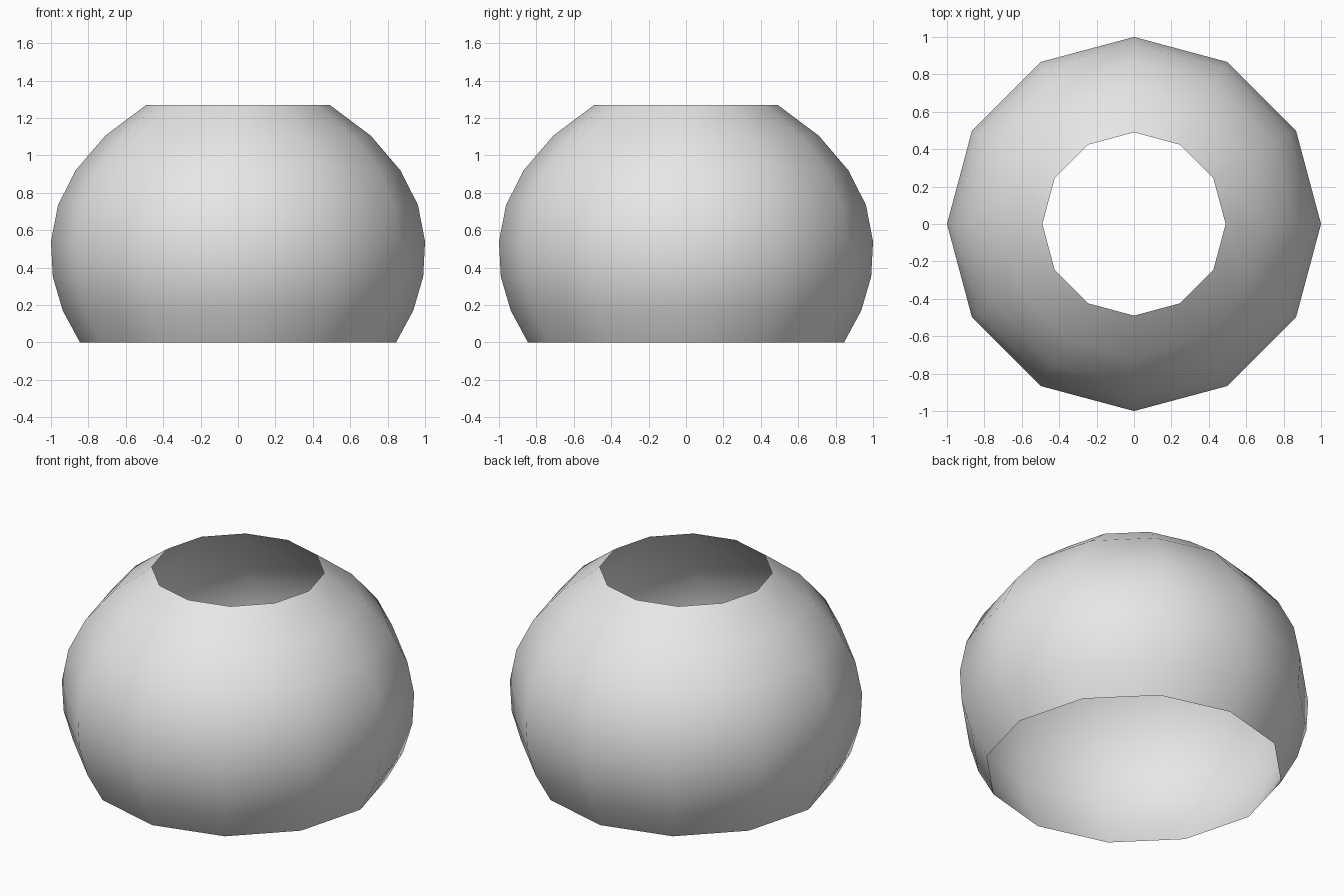
import bpy
import bmesh
from math import cos, sin, tau

cube = bpy.data.objects.get("Cube")
if cube:
    bpy.data.objects.remove(cube, do_unlink=True)

SIDES = 12
# Radius and height of each ring, from bottom opening to top opening
PROFILE = [(0.845, 0), (0.937, 0.17), (0.99, 0.35), (1, 0.54),
           (0.962, 0.735), (0.868, 0.92), (0.71, 1.105), (0.49, 1.27)]

grey = bpy.data.materials.new("light grey")
grey.use_nodes = True
grey.diffuse_color = (0.8, 0.8, 0.8, 1)
grey.node_tree.nodes["Principled BSDF"].inputs["Base Color"].default_value = (0.8, 0.8, 0.8, 1)

# Open, thin-walled round shell
bm = bmesh.new()
rings = [[bm.verts.new((r * cos(tau * i / SIDES), r * sin(tau * i / SIDES), z))
          for i in range(SIDES)] for r, z in PROFILE]
for low, high in zip(rings, rings[1:]):
    for i in range(SIDES):
        j = (i + 1) % SIDES
        face = bm.faces.new((low[i], low[j], high[j], high[i]))
        face.smooth = True

mesh = bpy.data.meshes.new("round_shell")
bm.to_mesh(mesh)
bm.free()
mesh.materials.append(grey)
shell = bpy.data.objects.new("round_shell", mesh)
bpy.context.collection.objects.link(shell)
